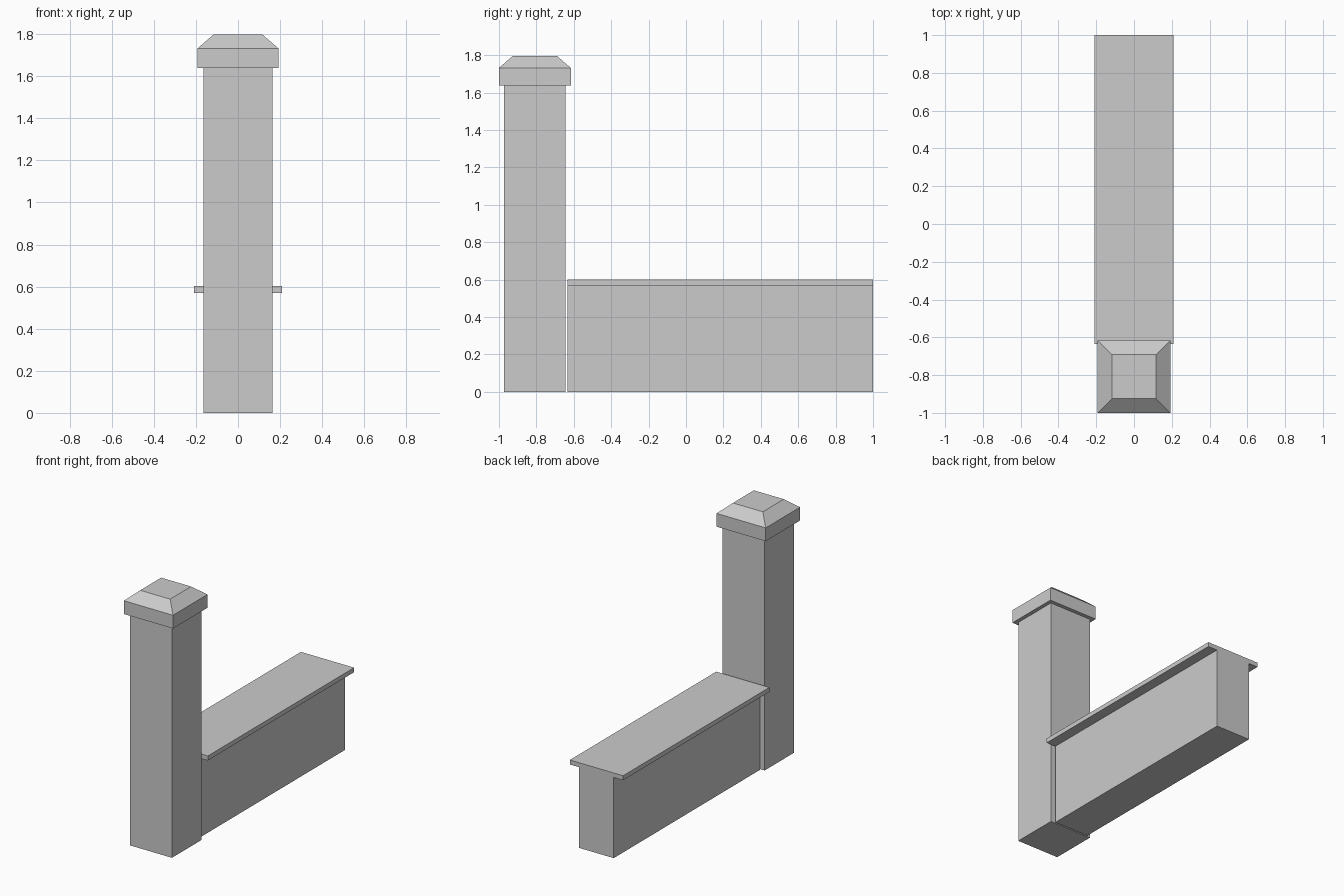
import bpy
import bmesh

if "Cube" in bpy.data.objects:
    bpy.data.objects.remove(bpy.data.objects["Cube"])

PILLAR_Y = -0.808


def frustum(name, y, levels, offset_y=None):
    """Stack of rectangular sections: (half_x, half_y, z), capped at both ends."""
    bm = bmesh.new()
    rings = []
    for hx, hy, z in levels:
        rings.append([bm.verts.new((sx * hx, y + sy * hy, z))
                      for sx, sy in ((-1, -1), (1, -1), (1, 1), (-1, 1))])
    for low, high in zip(rings, rings[1:]):
        for i in range(4):
            j = (i + 1) % 4
            bm.faces.new((low[i], low[j], high[j], high[i]))
    bm.faces.new(rings[0][::-1])
    bm.faces.new(rings[-1])
    mesh = bpy.data.meshes.new(name)
    bm.to_mesh(mesh)
    bm.free()
    obj = bpy.data.objects.new(name, mesh)
    bpy.context.collection.objects.link(obj)
    return obj


# Square pillar and its bevelled cap
frustum("pillar", PILLAR_Y, [(0.165, 0.165, 0), (0.165, 0.165, 1.638)])
frustum("pillar_cap", PILLAR_Y, [(0.192, 0.192, 1.638), (0.192, 0.192, 1.732),
                                 (0.117, 0.117, 1.797)])

# Low wall with an overhanging coping, just behind the pillar
WALL_Y, WALL_HALF = 0.183, 0.817
frustum("wall", WALL_Y, [(0.135, WALL_HALF, 0), (0.135, WALL_HALF, 0.57)])
frustum("wall_coping", WALL_Y, [(0.208, WALL_HALF, 0.57), (0.208, WALL_HALF, 0.602)])
